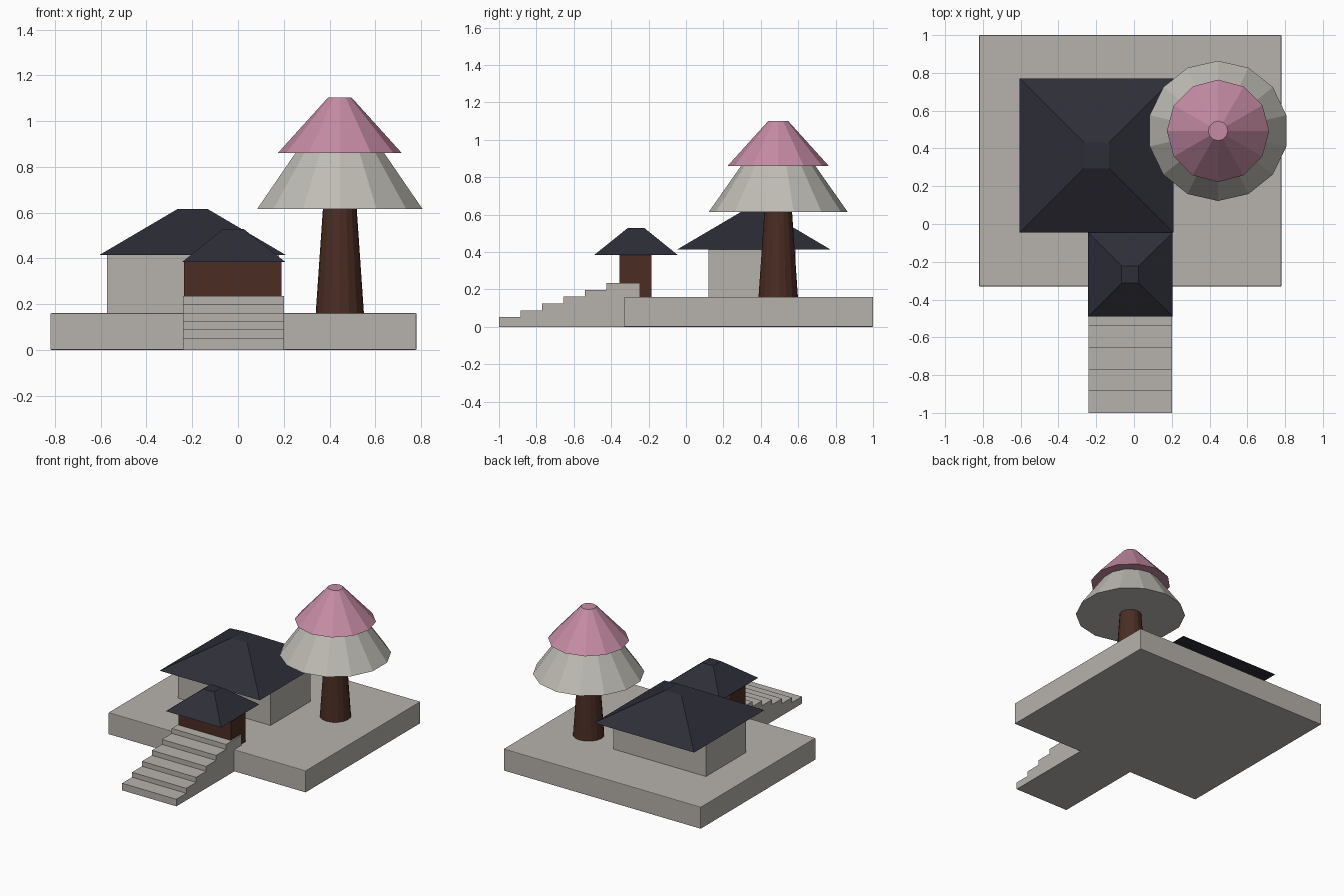
import bpy, bmesh, math

cube = bpy.data.objects.get("Cube")
if cube:
    bpy.data.objects.remove(cube, do_unlink=True)


def material(name, rgb):
    mat = bpy.data.materials.new(name)
    mat.use_nodes = True
    color = (*rgb, 1)
    mat.diffuse_color = color
    mat.node_tree.nodes["Principled BSDF"].inputs["Base Color"].default_value = color
    return mat


stone = material("warm grey stone", (0.47, 0.445, 0.415))
blossom = material("pale blossom", (0.52, 0.505, 0.46))
pink = material("pink blossom", (0.56, 0.26, 0.37))
slate = material("dark slate", (0.027, 0.027, 0.04))
wood = material("dark brown wood", (0.07, 0.026, 0.017))


def finish(name, bm, mat):
    bmesh.ops.recalc_face_normals(bm, faces=bm.faces)
    mesh = bpy.data.meshes.new(name)
    bm.to_mesh(mesh)
    bm.free()
    mesh.materials.append(mat)
    obj = bpy.data.objects.new(name, mesh)
    bpy.context.collection.objects.link(obj)
    return obj


def loft(name, lower, upper, mat):
    """Closed solid between two rings with the same number of points."""
    bm = bmesh.new()
    a = [bm.verts.new(p) for p in lower]
    b = [bm.verts.new(p) for p in upper]
    bm.faces.new(a)
    bm.faces.new(b)
    for i in range(len(a)):
        j = (i + 1) % len(a)
        bm.faces.new((a[i], a[j], b[j], b[i]))
    return finish(name, bm, mat)


def rectangle(x, y, z):
    return [(x[0], y[0], z), (x[1], y[0], z), (x[1], y[1], z), (x[0], y[1], z)]


def ring(center, radius, z, sides):
    angles = [math.tau * i / sides for i in range(sides)]
    return [(center[0] + radius * math.sin(a), center[1] + radius * math.cos(a), z)
            for a in angles]


def box(name, x, y, z, mat):
    return loft(name, rectangle(x, y, z[0]), rectangle(x, y, z[1]), mat)


def frustum(name, center, r, z, sides, mat):
    return loft(name, ring(center, r[0], z[0], sides), ring(center, r[1], z[1], sides), mat)


# Plinth with very slightly softened edges
plinth = box("plinth", (-0.82, 0.78), (-0.33, 1.0), (0, 0.16), stone)
bevel = plinth.modifiers.new("soft edges", "BEVEL")
bevel.width = 0.004
bevel.segments = 2

# Stairs: stepped side profile extruded across the width
profile = [(-1.0, 0.0)]
for i in range(6):
    z = 0.052 + 0.0365 * i
    front = -1.0 + 0.115 * i
    back = front + 0.115 if i < 5 else -0.245
    profile += [(front, z), (back, z)]
profile.append((-0.245, 0.0))
loft("stairs", [(-0.24, y, z) for y, z in profile],
     [(0.2, y, z) for y, z in profile], stone)

# Gatehouse
box("gatehouse", (-0.235, 0.19), (-0.355, -0.185), (0.15, 0.39), wood)
loft("gatehouse_roof", rectangle((-0.243, 0.205), (-0.49, -0.045), 0.385),
     rectangle((-0.065, 0.025), (-0.312, -0.222), 0.528), slate)

# Main hall
box("hall_walls", (-0.572, 0.18), (0.12, 0.585), (0.15, 0.42), stone)
loft("hall_roof", rectangle((-0.605, 0.208), (-0.045, 0.77), 0.415),
     rectangle((-0.265, -0.132), (0.295, 0.432), 0.615), slate)

# Tree
spot = (0.445, 0.493)
frustum("tree_trunk", spot, (0.106, 0.073), (0.15, 0.63), 16, wood)
frustum("lower_canopy", spot, (0.371, 0.192), (0.615, 0.87), 14, blossom)
frustum("upper_canopy", spot, (0.271, 0.052), (0.86, 1.102), 12, pink)
